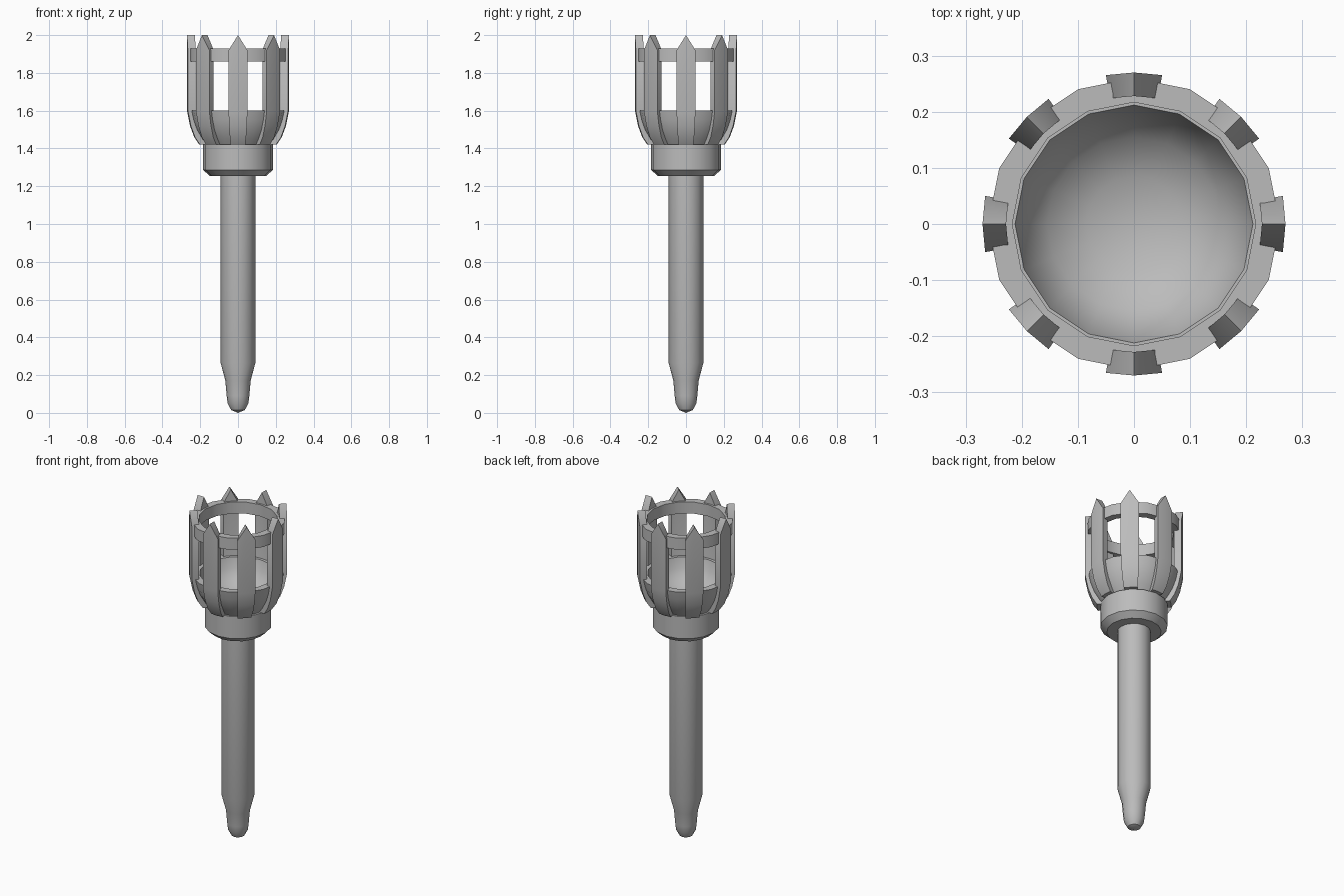
import bpy, bmesh, math

if "Cube" in bpy.data.objects:
    bpy.data.objects.remove(bpy.data.objects["Cube"])

metal = bpy.data.materials.new("grey metal")
metal.diffuse_color = (0.5, 0.5, 0.5, 1)
metal.use_nodes = True
metal.node_tree.nodes["Principled BSDF"].inputs["Base Color"].default_value = metal.diffuse_color
SEGMENTS = 16


def finish(bm, name):
    bmesh.ops.remove_doubles(bm, verts=bm.verts, dist=0.0001)
    bmesh.ops.recalc_face_normals(bm, faces=bm.faces)
    mesh = bpy.data.meshes.new(name)
    bm.to_mesh(mesh)
    bm.free()
    mesh.materials.append(metal)
    obj = bpy.data.objects.new(name, mesh)
    bpy.context.collection.objects.link(obj)
    bpy.ops.object.select_all(action='DESELECT')
    obj.select_set(True)
    bpy.context.view_layer.objects.active = obj
    bpy.ops.object.shade_smooth_by_angle(angle=math.radians(32))
    return obj


def lathe(name, profile, closed=False):
    """Spin (radius, height) points around the vertical axis."""
    bm = bmesh.new()
    verts = [bm.verts.new((r, 0, z)) for r, z in profile]
    pairs = list(zip(verts, verts[1:]))
    if closed:
        pairs.append((verts[-1], verts[0]))
    edges = [bm.edges.new(p) for p in pairs]
    bmesh.ops.spin(bm, geom=verts + edges, cent=(0, 0, 0), axis=(0, 0, 1),
                   angle=math.tau, steps=SEGMENTS, use_duplicate=False)
    return finish(bm, name)


def slat(name, heading):
    """Curved upright bar with a pointed top, wedge-shaped in plan."""
    outer = [(0.205, 1.42), (0.232, 1.46), (0.254, 1.52), (0.27, 1.60), (0.27, 1.92)]
    inner = [(0.165, 1.42), (0.192, 1.47), (0.213, 1.53), (0.228, 1.60), (0.228, 1.92)]
    loop = outer + inner[::-1]
    half = math.radians(10.7)
    bm = bmesh.new()
    rows = []
    for offset in (-half, 0, half):
        a = heading + offset
        row = []
        for r, z in loop:
            if z > 1.9 and offset == 0:
                z = 2.0                      # pointed tip
            row.append(bm.verts.new((r * math.cos(a), r * math.sin(a), z)))
        rows.append(row)
    n = len(loop)
    for left, right in zip(rows, rows[1:]):
        for i in range(n):
            j = (i + 1) % n
            bm.faces.new((left[i], left[j], right[j], right[i]))
    # side walls, one quad per step of the profile
    for row in (rows[0], rows[-1]):
        for i in range(len(outer) - 1):
            bm.faces.new((row[i], row[i + 1], row[n - 2 - i], row[n - 1 - i]))
    return finish(bm, name)


# handle with a narrowed, rounded foot
lathe("handle", [(0, 0), (0.036, 0.015), (0.055, 0.05), (0.060, 0.09), (0.067, 0.17),
                 (0.092, 0.265), (0.092, 1.28), (0, 1.28)])

# collar with a chamfered lower edge
lathe("collar", [(0, 1.255), (0.15, 1.255), (0.185, 1.287), (0.185, 1.42), (0, 1.42)])

# open bowl with a thick rim
lathe("bowl", [(0, 1.41), (0.165, 1.41), (0.195, 1.45), (0.225, 1.50), (0.243, 1.55),
               (0.254, 1.60), (0.212, 1.60), (0.195, 1.54), (0.155, 1.485),
               (0.085, 1.45), (0, 1.44)])

# upper hoop
lathe("hoop", [(0.217, 1.86), (0.26, 1.86), (0.26, 1.93), (0.217, 1.93)], closed=True)

# ring of slats
for k in range(8):
    slat(f"slat_{k + 1}", k * math.tau / 8)
